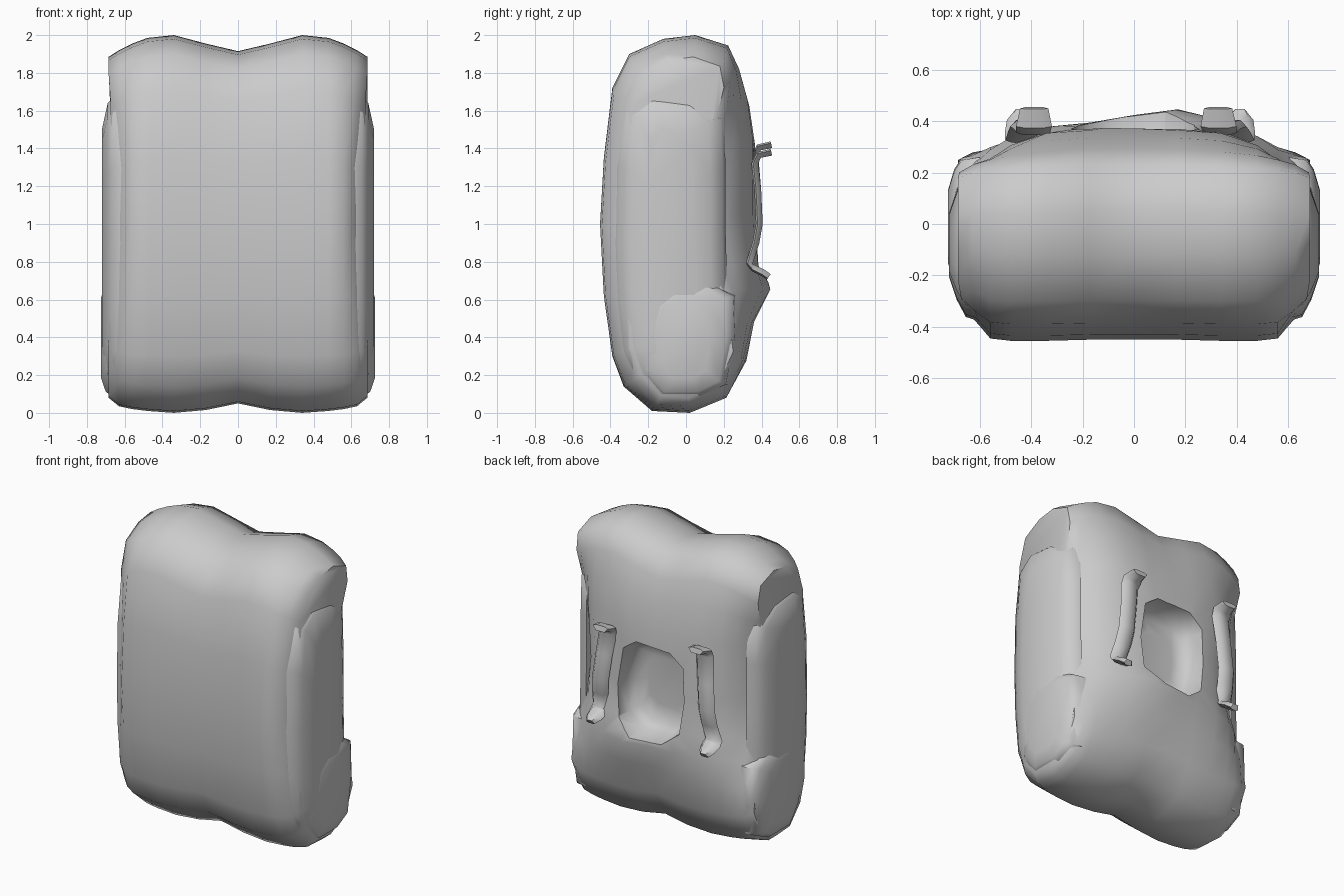
import bpy, bmesh, math

if "Cube" in bpy.data.objects:
    bpy.data.objects.remove(bpy.data.objects["Cube"])

def finish(ob, angle=45):
    bpy.ops.object.select_all(action='DESELECT')
    ob.select_set(True)
    bpy.context.view_layer.objects.active = ob
    for m in list(ob.modifiers):
        bpy.ops.object.modifier_apply(modifier=m.name)
    bpy.ops.object.shade_smooth_by_angle(angle=math.radians(angle))

def loft(name, rings):
    """Closed rings of equal length, bridged in order and capped."""
    bm = bmesh.new()
    vs = [[bm.verts.new(p) for p in r] for r in rings]
    n = len(vs[0])
    for a, b in zip(vs, vs[1:]):
        for i in range(n):
            j = (i + 1) % n
            bm.faces.new((a[i], a[j], b[j], b[i]))
    bm.faces.new(vs[0])
    bm.faces.new(vs[-1][::-1])
    bmesh.ops.recalc_face_normals(bm, faces=bm.faces)
    me = bpy.data.meshes.new(name)
    bm.to_mesh(me)
    bm.free()
    ob = bpy.data.objects.new(name, me)
    bpy.context.collection.objects.link(ob)
    return ob

# Main bag: side profile (y, z) lofted across x
profile = [(-.18, .01), (-.33, .14), (-.39, .30), (-.435, .62), (-.455, 1.0),
           (-.435, 1.35), (-.39, 1.72), (-.30, 1.90), (-.12, 1.98), (.05, 2.0),
           (.23, 1.945), (.29, 1.82), (.335, 1.66), (.365, 1.45), (.355, 1.05),
           (.365, .80), (.39, .66), (.36, .48), (.32, .27), (.22, .08), (.02, 0)]
# half sections: x, front scale, back scale, bottom z, top z
half = [(0, .99, 1, .05, 1.915), (.17, .99, 1, .015, 1.955), (.34, 1, .97, 0, 2.0),
        (.48, 1, .94, .01, 1.985), (.56, .98, .91, .02, 1.955), (.63, .87, .87, .035, 1.92),
        (.685, .74, .78, .08, 1.885)]
sections = [(-s[0],) + s[1:] for s in half[:0:-1]] + half
rings = []
for x, f, b, lo, hi in sections:
    ring = []
    for y, z in profile:
        yy = y * (f if y < 0 else b)
        if y > 0 and .6 < z < .7:            # sagging pouch lip
            yy += .06 * max(0, 1 - abs(x - .15) / .35)
        if y > 0 and .7 < z < 1.2:           # raised rim of the opening
            yy += .04 * max(0, 1 - abs(x) / .45)
        # back corners cut away and sides drawn in at mid height
        mid = max(0, 1 - ((z - 1.12) / .75) ** 2)
        if y > 0 and abs(x) > .42:
            yy -= mid * .75 * (abs(x) - .42)
        ring.append((x * (1 - .045 * mid * (abs(x) > .6)), yy, lo + (hi - lo) * z / 2))
    rings.append(ring)
bag = loft("bag_body", rings)

# Opening in the back, cut with a rounded tapered plug
def plug(y, k, drop):
    pts = [(-.14, 1.32), (.12, 1.33), (.22, 1.26), (.26, 1.0), (.24, .78),
           (.12, .69), (-.10, .69), (-.22, .78), (-.25, 1.0), (-.24, 1.24)]
    return [(x * k, y, 1.02 + (z - 1.02) * k - drop) for x, z in pts]
cutter = loft("opening_cutter", [plug(.21, .5, 0), plug(.22, .8, .02),
                                 plug(.28, .95, .01), plug(.6, 1.04, 0)])
cutter.hide_render = True
m = bag.modifiers.new("opening", 'BOOLEAN')
m.operation, m.solver, m.object = 'DIFFERENCE', 'EXACT', cutter
finish(bag, 55)
bpy.data.objects.remove(cutter)

# Bulging side parts, mirrored to the other side; steps are x, y scale, z scale
def side_part(name, pts, steps):
    cy = sum(p[0] for p in pts) / len(pts)
    cz = sum(p[1] for p in pts) / len(pts)
    ob = loft(name, [[(x, cy + (y - cy) * ky, cz + (z - cz) * kz) for y, z in pts]
                     for x, ky, kz in steps])
    ob.modifiers.new("mirror", 'MIRROR')
    finish(ob, 55)

side_part("side_panel",
          [(-.34, .32), (-.27, .17), (-.12, .12), (.08, .13), (.19, .25), (.22, .6),
           (.21, .95), (.21, 1.3), (.2, 1.56), (.05, 1.66), (-.2, 1.68), (-.33, 1.6),
           (-.37, 1.3), (-.38, .9), (-.37, .6)],
          [(.6, 1, 1), (.655, .94, .99), (.69, .72, .95), (.72, .42, .78)])
side_part("side_pocket",
          [(-.24, .62), (-.29, .45), (-.26, .22), (-.14, .09), (.08, .09), (.22, .15),
           (.27, .4), (.26, .62), (.1, .70), (-.1, .70)],
          [(.6, 1, 1), (.67, .96, 1), (.70, .8, .93), (.725, .5, .7)])

# Shoulder straps: flat bands with both ends folded outwards
def strap(name, x_top, x_bot, z_top):
    path = [(.452, z_top + .02), (.385, z_top + .005), (.365, z_top - .04), (.38, 1.18),
            (.388, 1.0), (.37, .9), (.335, .79), (.36, .765), (.41, .74), (.438, .72)]
    width = [.055, .07, .066, .062, .062, .062, .065, .065, .055, .03]
    rings, n = [], len(path)
    for i, (y, z) in enumerate(path):
        a, b = path[max(i - 1, 0)], path[min(i + 1, n - 1)]
        d = math.hypot(b[0] - a[0], b[1] - a[1])
        ny, nz = -(b[1] - a[1]) / d * .018, (b[0] - a[0]) / d * .018
        t = (z_top - z) / (z_top - .74)
        x, w = x_top + (x_bot - x_top) * t, width[i]
        rings.append([(x - w, y - ny * .5, z - nz * .5), (x - w * .6, y + ny, z + nz),
                      (x + w * .6, y + ny, z + nz), (x + w, y - ny * .5, z - nz * .5),
                      (x + w * .6, y - ny, z - nz), (x - w * .6, y - ny, z - nz)])
    finish(loft(name, rings), 50)

strap("strap_right", .33, .41, 1.36)
strap("strap_left", -.39, -.44, 1.40)
